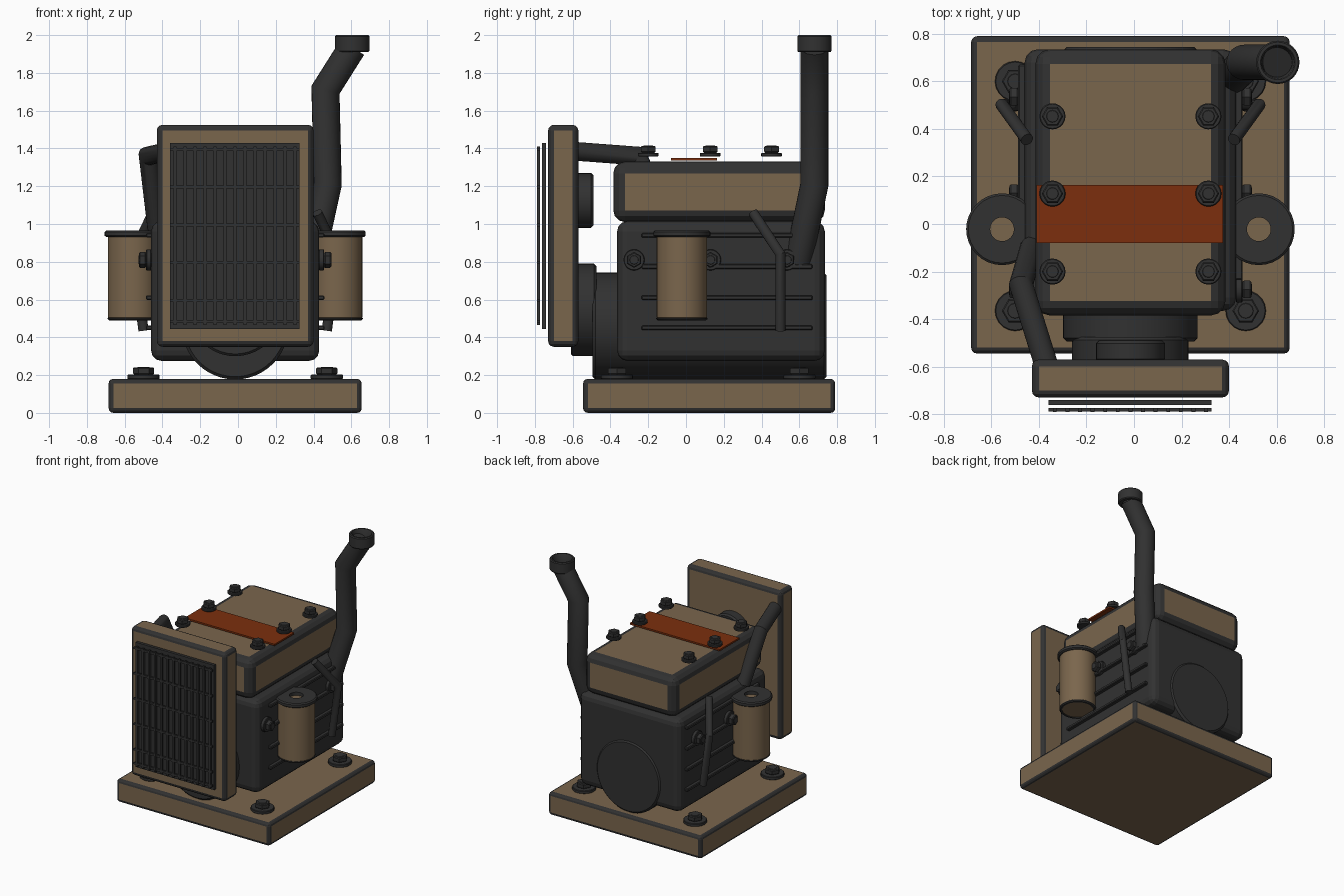
import bpy, bmesh, math
from mathutils import Vector, Matrix

if "Cube" in bpy.data.objects:
    bpy.data.objects.remove(bpy.data.objects["Cube"])


def material(name, rgb):
    m = bpy.data.materials.new(name)
    m.diffuse_color = (*rgb, 1)
    m.use_nodes = True
    m.node_tree.nodes["Principled BSDF"].inputs["Base Color"].default_value = m.diffuse_color
    return m


TAN = material("tan paint", (0.195, 0.132, 0.073))
DARK = material("dark iron", (0.031, 0.031, 0.031))
RUST = material("rust orange", (0.20, 0.028, 0.004))
CX = -0.015  # symmetry plane of the engine


def finish(name, bm, mats, loc=(0, 0, 0), smooth=False):
    bmesh.ops.recalc_face_normals(bm, faces=bm.faces)
    me = bpy.data.meshes.new(name)
    bm.to_mesh(me)
    bm.free()
    ob = bpy.data.objects.new(name, me)
    ob.location = loc
    bpy.context.collection.objects.link(ob)
    for m in mats:
        me.materials.append(m)
    if smooth:
        bpy.ops.object.select_all(action='DESELECT')
        ob.select_set(True)
        bpy.context.view_layer.objects.active = ob
        bpy.ops.object.shade_smooth_by_angle(angle=math.radians(35))
    return ob


def box(name, x, y, z, mats, bevel=0.0, segs=3):
    """Box from ranges; the bevelled edges take the second material."""
    bm = bmesh.new()
    bmesh.ops.create_cube(bm, size=1)
    bmesh.ops.scale(bm, vec=(x[1] - x[0], y[1] - y[0], z[1] - z[0]), verts=bm.verts)
    if bevel:
        bmesh.ops.bevel(bm, geom=bm.edges[:], offset=bevel, segments=segs, profile=0.5,
                        affect='EDGES', material=len(mats) - 1)
    c = [(a + b) / 2 for a, b in (x, y, z)]
    return finish(name, bm, mats, c, smooth=False)


def lathe(name, profile, loc, mat, axis=(0, 0, 1), sides=32):
    """Spin (radius, height) points about an axis."""
    bm = bmesh.new()
    rings = []
    for r, h in profile:
        if r == 0:
            rings.append([bm.verts.new((0, 0, h))] * sides)
        else:
            rings.append([bm.verts.new((r * math.cos(i * math.tau / sides),
                                        r * math.sin(i * math.tau / sides), h))
                          for i in range(sides)])
    for a, b in zip(rings, rings[1:]):
        for i in range(sides):
            j = (i + 1) % sides
            vs = list(dict.fromkeys((a[i], a[j], b[j], b[i])))
            bm.faces.new(vs)
    rot = Vector((0, 0, 1)).rotation_difference(Vector(axis)).to_matrix().to_4x4()
    bmesh.ops.transform(bm, matrix=rot, verts=bm.verts)
    bmesh.ops.remove_doubles(bm, verts=bm.verts, dist=1e-5)
    return finish(name, bm, [mat], loc, smooth=sides > 8)


def disc(name, loc, r, h, axis, mat=DARK, sides=40, b=0.012):
    return lathe(name, [(0, 0), (r - b, 0), (r, b), (r, h - b), (r - b, h), (0, h)],
                 loc, mat, axis, sides)


def bolt(name, loc, axis, rw, hw, rh, hh):
    disc(name + "_washer", loc, rw, hw, axis, DARK, 20, 0.004)
    p = Vector(loc) + Vector(axis) * hw
    disc(name + "_head", p, rh, hh, axis, DARK, 6, 0.006)
    disc(name + "_tip", p + Vector(axis) * hh * 0.5, rh * 0.6, hh * 0.55, axis, DARK, 12, 0.003)


def tube(name, pts, r, mat=DARK, sides=20, cap=True):
    """Mitred round tube through points."""
    P = [Vector(p) for p in pts]
    bm = bmesh.new()
    d0 = (P[1] - P[0]).normalized()
    u = d0.orthogonal().normalized()
    v = d0.cross(u)
    ring = [P[0] + r * (u * math.cos(i * math.tau / sides) + v * math.sin(i * math.tau / sides))
            for i in range(sides)]
    rings = [[bm.verts.new(c) for c in ring]]
    for k in range(1, len(P)):
        d = (P[k] - P[k - 1]).normalized()
        n = d if k == len(P) - 1 else (d + (P[k + 1] - P[k]).normalized()).normalized()
        ring = [c + d * ((P[k] - c).dot(n) / d.dot(n)) for c in ring]
        rings.append([bm.verts.new(c) for c in ring])
    for a, b in zip(rings, rings[1:]):
        for i in range(sides):
            j = (i + 1) % sides
            bm.faces.new((a[i], a[j], b[j], b[i]))
    bm.faces.new(rings[0])
    if cap:
        bm.faces.new(rings[-1])
    return finish(name, bm, [mat], smooth=True)


# Base plate and its hold-down bolts
box("base_plate", (-0.685, 0.655), (-0.545, 0.79), (0.0, 0.18), [TAN, DARK], 0.025)
for sx in (-1, 1):
    for y in (-0.365, 0.6):
        bolt("base_bolt", (CX + sx * 0.485, y, 0.178), (0, 0, 1), 0.085, 0.025, 0.056, 0.038)

# Engine block, crankcase barrel and cylinder head
box("engine_block", (CX - 0.445, CX + 0.445), (-0.365, 0.735), (0.275, 1.015), [DARK], 0.055)
disc("crankcase", (CX, -0.495, 0.46), 0.283, 1.24, (0, 1, 0), DARK, 48, 0.015)
box("cylinder_head", (CX - 0.4, CX + 0.4), (-0.385, 0.735), (1.01, 1.33), [TAN, DARK], 0.062)

# Front pulley and fan hub
disc("front_pulley", (CX, -0.61, 0.545), 0.245, 0.135, (0, 1, 0), DARK, 40)
disc("fan_hub", (CX, -0.58, 1.125), 0.145, 0.09, (0, 1, 0), DARK, 32)

# Orange band and head bolts
box("orange_band", (-0.41, 0.375), (-0.08, 0.165), (1.337, 1.35), [RUST])
for sx in (-1, 1):
    for y in (-0.2, 0.128, 0.453):
        bolt("head_bolt", (CX + sx * 0.328, y, 1.357), (0, 0, 1), 0.055, 0.02, 0.045, 0.037)

# Radiator with floating grille
box("radiator", (-0.43, 0.40), (-0.73, -0.57), (0.35, 1.525), [TAN, DARK], 0.03)
box("grille_panel", (-0.36, 0.325), (-0.762, -0.74), (0.445, 1.43), [DARK])
for i in range(13):
    x = CX - 0.318 + i * 0.053
    box("grille_bar", (x - 0.008, x + 0.008), (-0.79, -0.774), (0.465, 1.41), [DARK])
for i in range(5):
    z = 1.395 - i * 0.2
    box("grille_crossbar", (-0.36, 0.325), (-0.788, -0.774), (z - 0.008, z + 0.008), [DARK])
box("grille_crossbar", (-0.36, 0.325), (-0.788, -0.774), (0.477, 0.493), [DARK])

# Side details mirrored about the engine's middle
for s in (-1, 1):
    for z in (0.45, 0.61, 0.775, 0.94):
        xs = sorted((CX + s * 0.43, CX + s * 0.472))
        box("side_rib", xs, (-0.235, 0.67), (z - 0.012, z + 0.012), [DARK], 0.005, 1)
    for y in (-0.275, 0.13, 0.535):
        bolt("side_bolt", (CX + s * 0.443, y, 0.81), (s, 0, 0), 0.056, 0.028, 0.042, 0.038)
    # Filter canister with ring cap
    c = (CX + s * 0.54, -0.022, 0)
    lathe("filter_canister", [(0, 0.495), (0.122, 0.495), (0.134, 0.505), (0.134, 0.94), (0, 0.94)],
          c, TAN)
    lathe("canister_foot_rim", [(0.115, 0.49), (0.128, 0.49), (0.136, 0.497), (0.136, 0.503),
                                (0.115, 0.503), (0.115, 0.49)], c, DARK)
    lathe("canister_cap", [(0.05, 0.93), (0.14, 0.93), (0.151, 0.938), (0.151, 0.958),
                           (0.142, 0.966), (0.05, 0.966), (0.05, 0.93)], c, DARK)
    # Bent fuel line
    tube("fuel_line", [(CX + s * 0.435, 0.355, 1.06), (CX + s * 0.54, 0.5, 0.84),
                       (CX + s * 0.485, 0.5, 0.435)], 0.027, DARK, 14)

# Radiator hose on the left
tube("radiator_hose", [(-0.37, -0.59, 1.385), (-0.475, -0.255, 1.36), (-0.43, -0.1, 0.98)], 0.05)

# Exhaust stack with open collar
tube("exhaust_pipe", [(0.385, 0.595, 0.80), (0.475, 0.68, 1.21), (0.463, 0.68, 1.71),
                      (0.605, 0.68, 1.935)], 0.074, DARK, 24)
lathe("exhaust_collar", [(0.06, 1.91), (0.085, 1.91), (0.091, 1.917), (0.091, 1.993),
                         (0.085, 2.0), (0.073, 2.0), (0.068, 1.993), (0.06, 1.91)],
      (0.605, 0.68, 0), DARK)
